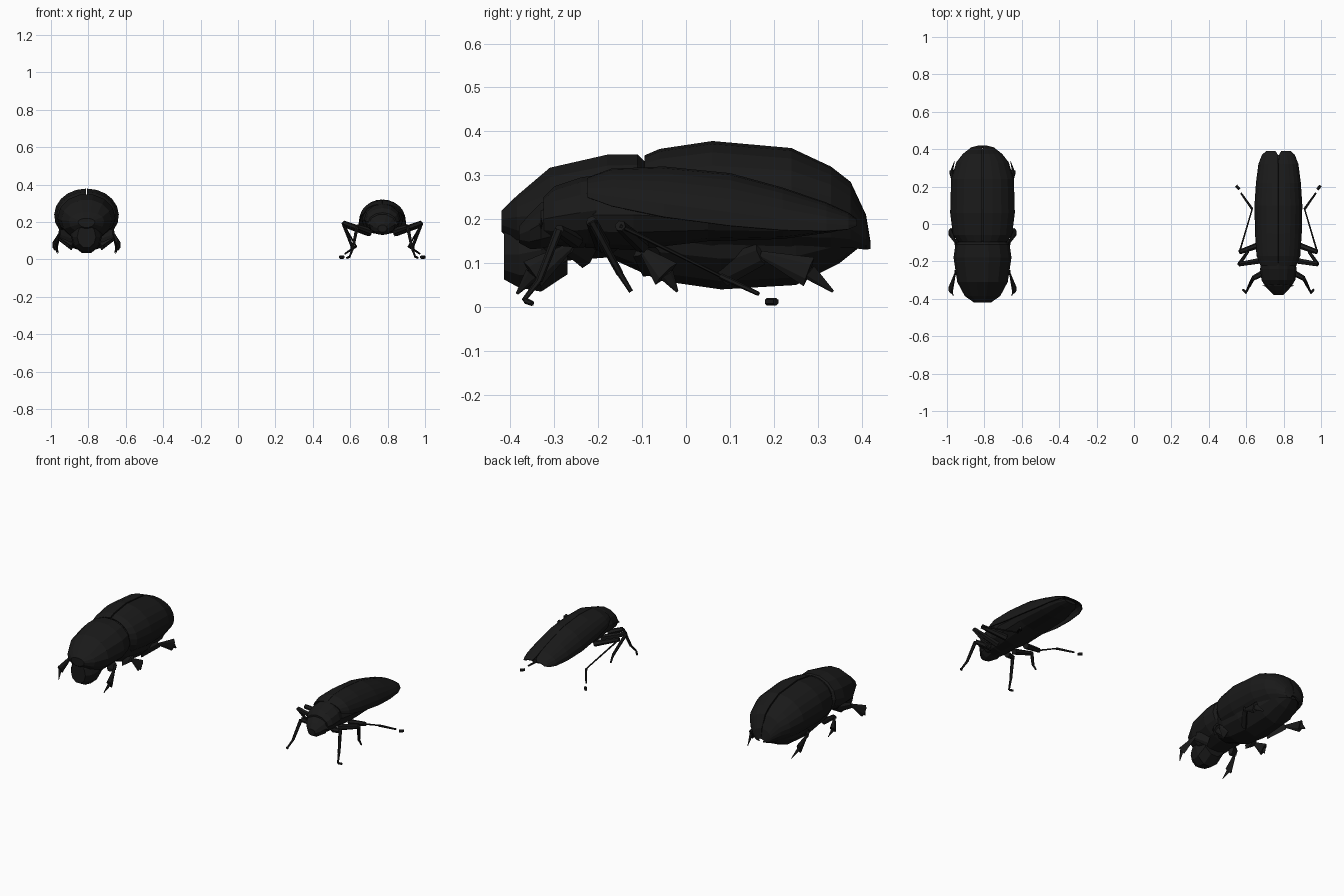
import bpy, bmesh, math
from mathutils import Vector

black = bpy.data.materials.new("black_shell")
black.diffuse_color = (0.01, 0.01, 0.01, 1)


def finish(name, bm, cx, mirror=False):
    bmesh.ops.recalc_face_normals(bm, faces=bm.faces)
    me = bpy.data.meshes.new(name)
    bm.to_mesh(me)
    bm.free()
    ob = bpy.data.objects.new(name, me)
    bpy.context.collection.objects.link(ob)
    ob.location.x = cx
    me.materials.append(black)
    if mirror:
        ob.modifiers.new("mirror", 'MIRROR')
    return ob


def loft(name, cx, rings, n=12):
    """Closed body along y; ring = (y, middle z, half width, height up, depth down)."""
    bm = bmesh.new()
    loops = []
    for y, z, w, up, dn in rings:
        loop = []
        for i in range(n):
            a = 2 * math.pi * i / n
            s = math.sin(a)
            loop.append(bm.verts.new((w * math.cos(a), y, z + s * (up if s > 0 else dn))))
        loops.append(loop)
    for p, q in zip(loops, loops[1:]):
        for i in range(n):
            j = (i + 1) % n
            bm.faces.new((p[i], p[j], q[j], q[i]))
    bm.faces.new(loops[0])
    bm.faces.new(loops[-1])
    return finish(name, bm, cx)


def wing_case(name, cx, rings, n=6, thick=0.008, start=0.0):
    """Mirrored shell; ring = (y, inner x, outer x, widest z, top z); start = lowest angle."""
    bm = bmesh.new()
    a0 = math.radians(start)
    angles = [a0 + (math.pi / 2 - a0) * i / n for i in range(n + 1)]
    loops = []
    for y, x0, x1, z0, z1 in rings:
        loops.append([bm.verts.new((x0 + (x1 - x0) * math.cos(a), y, z0 + (z1 - z0) * math.sin(a)))
                      for a in angles])
    for p, q in zip(loops, loops[1:]):
        for i in range(n):
            bm.faces.new((p[i], p[i + 1], q[i + 1], q[i]))
    ob = finish(name, bm, cx)
    # face outward before adding thickness inward
    if ob.data.polygons[n // 2].normal.dot(Vector((1, 0, 1))) < 0:
        ob.data.flip_normals()
    s = ob.modifiers.new("thickness", 'SOLIDIFY')
    s.thickness = thick
    ob.modifiers.new("mirror", 'MIRROR')
    return ob


def leg(name, cx, pts, radii, flat=1.0, n=6):
    """Mirrored chain of tapered segments; flat squeezes them sideways."""
    bm = bmesh.new()
    for k in range(len(pts) - 1):
        a, b = Vector(pts[k]), Vector(pts[k + 1])
        d = (b - a).normalized()
        u = d.cross(Vector((1, 0, 0))).normalized()
        v = d.cross(u)
        ends = []
        for p, r in ((a, radii[k][0]), (b, radii[k][1])):
            ends.append([bm.verts.new(p + u * r * math.cos(t) + v * r * flat * math.sin(t))
                         for t in [2 * math.pi * i / n for i in range(n)]])
        for i in range(n):
            j = (i + 1) % n
            bm.faces.new((ends[0][i], ends[0][j], ends[1][j], ends[1][i]))
        bm.faces.new(ends[0])
        bm.faces.new(ends[1])
    return finish(name, bm, cx, True)


# ---------- stout beetle on the left ----------
F = -0.81
loft("stout_pronotum", F, [
    (-0.42, 0.20, 0.045, 0.02, 0.03), (-0.385, 0.205, 0.095, 0.05, 0.07),
    (-0.31, 0.21, 0.135, 0.11, 0.11), (-0.18, 0.22, 0.155, 0.13, 0.11),
    (-0.11, 0.23, 0.145, 0.12, 0.10), (-0.09, 0.23, 0.12, 0.10, 0.09)], 14)
loft("stout_head", F, [
    (-0.415, 0.12, 0.05, 0.07, 0.06), (-0.38, 0.12, 0.075, 0.08, 0.08),
    (-0.33, 0.13, 0.085, 0.09, 0.10), (-0.27, 0.16, 0.08, 0.08, 0.09)], 10)
loft("stout_abdomen", F, [
    (-0.17, 0.19, 0.10, 0.10, 0.08), (-0.06, 0.19, 0.13, 0.13, 0.13),
    (0.08, 0.18, 0.14, 0.16, 0.14), (0.25, 0.18, 0.13, 0.15, 0.13),
    (0.35, 0.18, 0.10, 0.10, 0.08), (0.40, 0.18, 0.05, 0.05, 0.04)], 12)
wing_case("stout_wing_cases", F, [
    (-0.095, 0.004, 0.13, 0.24, 0.345), (-0.06, 0.004, 0.158, 0.235, 0.36),
    (0.06, 0.004, 0.173, 0.235, 0.378), (0.24, 0.004, 0.168, 0.23, 0.362),
    (0.33, 0.004, 0.14, 0.215, 0.32), (0.375, 0.003, 0.105, 0.20, 0.285),
    (0.41, 0.002, 0.06, 0.165, 0.21), (0.42, 0.0, 0.02, 0.14, 0.15)], 8, 0.008, -50)
# short legs with flat blade-like shins: hip, knee, shin end, toe
for nm, pts in {
    "front": [(0.08, -0.22, 0.12), (0.145, -0.26, 0.14), (0.17, -0.35, 0.075), (0.155, -0.385, 0.03)],
    "middle": [(0.08, -0.07, 0.09), (0.145, -0.10, 0.13), (0.17, -0.045, 0.075), (0.155, -0.02, 0.035)],
    "hind": [(0.08, 0.08, 0.08), (0.145, 0.17, 0.12), (0.165, 0.28, 0.08), (0.15, 0.335, 0.035)],
}.items():
    leg("stout_%s_legs" % nm, F, pts, [(0.035, 0.025), (0.008, 0.035), (0.018, 0.003)], 0.4)

# ---------- slender beetle on the right ----------
S = 0.772
loft("slender_head", S, [
    (-0.38, 0.165, 0.025, 0.02, 0.02), (-0.355, 0.175, 0.05, 0.04, 0.045),
    (-0.33, 0.19, 0.073, 0.05, 0.06), (-0.29, 0.20, 0.07, 0.05, 0.06)], 10)
loft("slender_eyes", S, [
    (-0.35, 0.19, 0.01, 0.01, 0.01), (-0.33, 0.19, 0.085, 0.022, 0.022),
    (-0.31, 0.19, 0.01, 0.01, 0.01)], 10)
loft("slender_pronotum", S, [
    (-0.325, 0.20, 0.075, 0.05, 0.05), (-0.30, 0.205, 0.09, 0.07, 0.065),
    (-0.24, 0.215, 0.098, 0.08, 0.08), (-0.205, 0.22, 0.09, 0.08, 0.08)], 12)
loft("slender_abdomen", S, [
    (-0.23, 0.21, 0.085, 0.08, 0.075), (-0.12, 0.21, 0.11, 0.09, 0.08),
    (0.05, 0.20, 0.11, 0.09, 0.05), (0.22, 0.19, 0.10, 0.06, 0.035),
    (0.33, 0.19, 0.07, 0.035, 0.02), (0.37, 0.19, 0.04, 0.01, 0.01)], 12)
wing_case("slender_wing_cases", S, [
    (-0.225, 0.001, 0.095, 0.25, 0.295), (-0.17, 0.001, 0.117, 0.23, 0.315),
    (-0.05, 0.001, 0.125, 0.205, 0.32), (0.10, 0.001, 0.128, 0.185, 0.305),
    (0.22, 0.001, 0.12, 0.175, 0.272), (0.32, 0.001, 0.107, 0.173, 0.238),
    (0.37, 0.003, 0.088, 0.177, 0.215), (0.39, 0.015, 0.065, 0.185, 0.20)], 6, 0.006)
# long thin legs: hip, knee, shin end, toes
for nm, pts in {
    "front": [(0.06, -0.25, 0.15), (0.135, -0.29, 0.175), (0.158, -0.335, 0.06), (0.175, -0.37, 0.015)],
    "middle": [(0.06, -0.19, 0.14), (0.21, -0.215, 0.195), (0.165, -0.15, 0.075), (0.165, -0.125, 0.035)],
    "hind": [(0.07, -0.10, 0.14), (0.208, -0.15, 0.185), (0.14, 0.08, 0.07), (0.2, 0.165, 0.03)],
}.items():
    shin = 0.005 if nm == "hind" else 0.01
    leg("slender_%s_legs" % nm, S, pts, [(0.018, 0.013), (shin, shin * 0.8), (0.007, 0.005)])
leg("slender_hind_toes", S, [(0.208, 0.185, 0.012), (0.226, 0.205, 0.012)], [(0.009, 0.009)])
leg("slender_front_toes", S, [(0.175, -0.365, 0.014), (0.19, -0.35, 0.008)], [(0.007, 0.006)])
